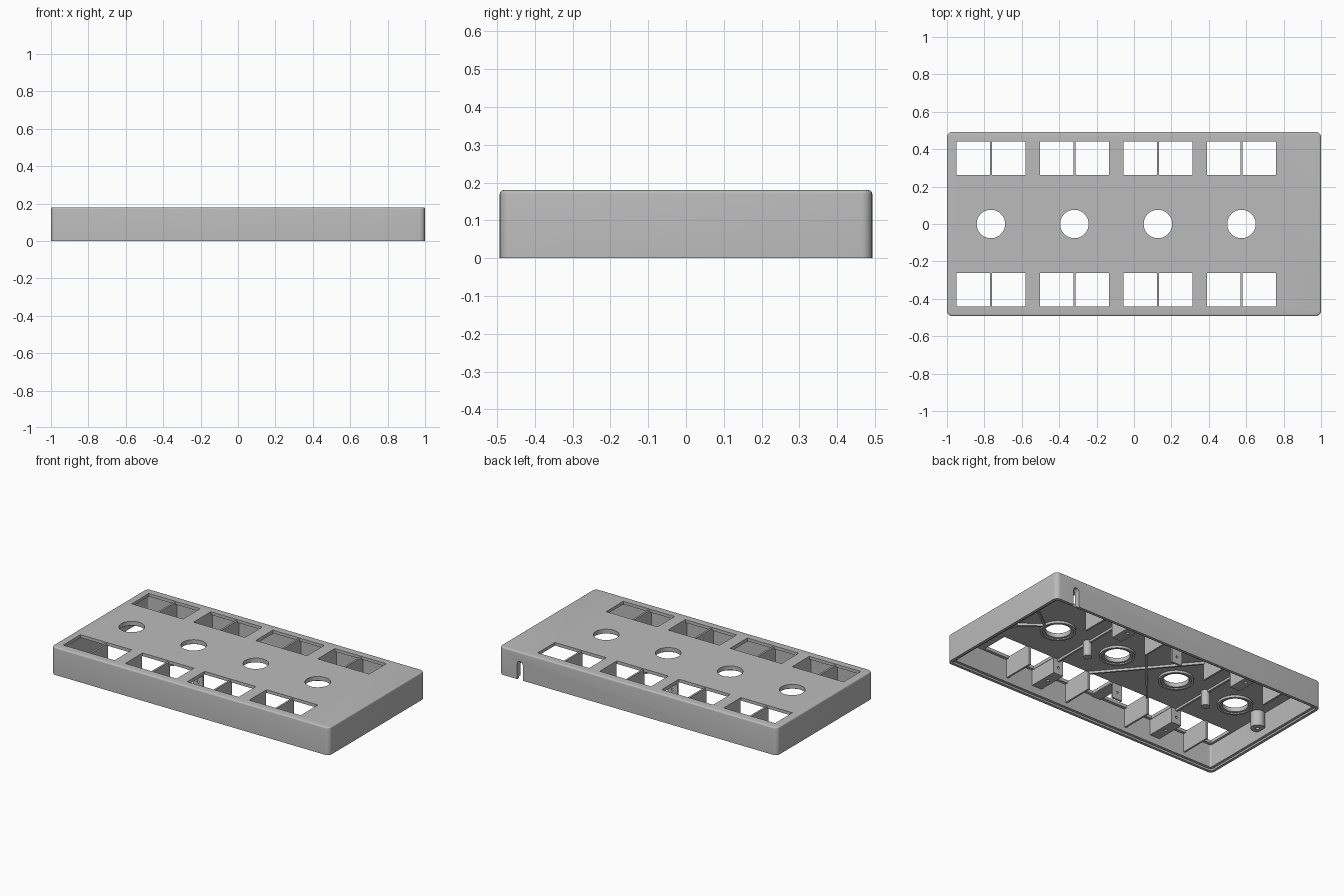
import bpy, bmesh, math
from mathutils import Matrix, Vector

if "Cube" in bpy.data.objects:
    bpy.data.objects.remove(bpy.data.objects["Cube"], do_unlink=True)

grey = bpy.data.materials.new("plain grey")
grey.use_nodes = True
GREY = (0.5, 0.5, 0.5, 1)
grey.diffuse_color = GREY
grey.node_tree.nodes["Principled BSDF"].inputs["Base Color"].default_value = GREY

HEIGHT, CEILING = 0.18, 0.16
HALF_X, HALF_Y, WALL = 1.0, 0.493, 0.035
BAYS = [-0.765 + 0.4465 * i for i in range(4)]
GAPS = [(a + b) / 2 for a, b in zip(BAYS, BAYS[1:])]
WIN_IN, WIN_OUT, WIN_HALF = 0.263, 0.44, 0.185


def finish(name, bm):
    mesh = bpy.data.meshes.new(name)
    bmesh.ops.recalc_face_normals(bm, faces=bm.faces)
    bm.to_mesh(mesh)
    bm.free()
    mesh.materials.append(grey)
    ob = bpy.data.objects.new(name, mesh)
    bpy.context.collection.objects.link(ob)
    return ob


def box(name, lo, hi, corner=0.0, top=0.0):
    """Box from lo to hi with optional rounded upright and top edges."""
    lo, hi = Vector(lo), Vector(hi)
    bm = bmesh.new()
    bmesh.ops.create_cube(bm, size=1, matrix=Matrix.Translation((lo + hi) / 2)
                          @ Matrix.Diagonal((*(hi - lo), 1)))
    if corner:
        edges = [e for e in bm.edges if abs(e.verts[0].co.z - e.verts[1].co.z) > 1e-4]
        bmesh.ops.bevel(bm, geom=edges, offset=corner, segments=6, profile=0.5, affect='EDGES')
    if top:
        edges = [e for e in bm.edges if all(v.co.z > hi.z - 1e-4 for v in e.verts)]
        bmesh.ops.bevel(bm, geom=edges, offset=top, segments=4, profile=0.5, affect='EDGES')
    return finish(name, bm)


def cylinder(name, centre, radius, depth, sides=48, along_y=False):
    bm = bmesh.new()
    turn = Matrix.Rotation(math.pi / 2, 4, 'X') if along_y else Matrix()
    bmesh.ops.create_cone(bm, cap_ends=True, segments=sides, radius1=radius, radius2=radius,
                          depth=depth, matrix=Matrix.Translation(centre) @ turn)
    return finish(name, bm)


def post(name, x, y, bottom, radius):
    return cylinder(name, (x, y, (bottom + CEILING + 0.005) / 2), radius,
                    CEILING + 0.005 - bottom, 32)


def cut(target, cutter):
    mod = target.modifiers.new("cut", 'BOOLEAN')
    mod.operation, mod.solver, mod.object = 'DIFFERENCE', 'EXACT', cutter
    bpy.context.view_layer.objects.active = target
    bpy.ops.object.modifier_apply(modifier=mod.name)
    bpy.data.objects.remove(cutter, do_unlink=True)


def smooth(ob):
    bpy.ops.object.select_all(action='DESELECT')
    ob.select_set(True)
    bpy.context.view_layer.objects.active = ob
    bpy.ops.object.shade_smooth_by_angle(angle=math.radians(35))


def rib(name, a, b, width=0.012, drop=0.015):
    """Thin stiffening bar under the ceiling from a to b."""
    a, b = Vector((*a, 0)), Vector((*b, 0))
    length = (b - a).length
    ob = box(name, (0, -width / 2, CEILING - drop), (length, width / 2, CEILING + 0.004))
    ob.data.transform(Matrix.Translation(a) @ Matrix.Rotation(math.atan2(b.y - a.y, b.x - a.x), 4, 'Z'))
    return ob


# Shell: rounded tray, open underneath, with a stepped rim
shell = box("shell", (-HALF_X, -HALF_Y, 0), (HALF_X, HALF_Y, HEIGHT), 0.03, 0.01)
ix, iy = HALF_X - WALL, HALF_Y - WALL
cut(shell, box("cavity", (-ix, -iy, -0.1), (ix, iy, CEILING), 0.012))
cut(shell, box("rim_step", (-ix - 0.017, -iy - 0.017, -0.1), (ix + 0.017, iy + 0.017, 0.012), 0.02))

# Openings: paired windows along both sides, round holes down the middle
for x in BAYS:
    for s in (-1, 1):
        y0, y1 = sorted((s * WIN_IN, s * WIN_OUT))
        cut(shell, box("window", (x - WIN_HALF, y0, 0.1), (x + WIN_HALF, y1, 0.3)))
    cut(shell, cylinder("hole", (x, 0, HEIGHT), 0.076, 0.2))

# Cable slot through the back wall
cut(shell, box("slot", (0.83, HALF_Y - 0.1, -0.1), (0.87, HALF_Y + 0.1, 0.1)))
cut(shell, cylinder("slot_top", (0.85, HALF_Y, 0.1), 0.02, 0.2, 24, True))
smooth(shell)

# Collars around the round holes
for x in BAYS:
    collar = cylinder("hole_collar", (x, 0, CEILING - 0.005), 0.105, 0.02)
    cut(collar, cylinder("bore", (x, 0, CEILING), 0.076, 0.2))
    cut(collar, cylinder("groove", (x, 0, CEILING - 0.02), 0.09, 0.025))
    smooth(collar)

for s in (-1, 1):
    # Upright dividers in the middle of each window pair
    for x in BAYS:
        y0, y1 = sorted((s * (WIN_IN - 0.01), s * (iy + 0.005)))
        box("window_divider", (x - 0.006, y0, 0.04), (x + 0.006, y1, HEIGHT - 0.008))
    # Drilled brackets between the pairs
    for i, x in enumerate(GAPS):
        y0, y1 = sorted((s * WIN_IN, s * (iy + 0.005)))
        bracket = box("bracket", (x - 0.036, y0, 0.06), (x + 0.036, y1, CEILING + 0.004))
        if i == 1:
            cut(bracket, box("hollow", (x - 0.1, min(s * 0.275, s * 0.6), -0.1),
                             (x + 0.1, max(s * 0.275, s * 0.6), CEILING - 0.005)))
        else:
            cut(bracket, cylinder("screw_hole", (x, s * 0.36, 0.06), 0.01, 0.08, 20))
        cut(bracket, cylinder("side_hole", (x, s * WIN_IN, 0.105), 0.008, 0.05, 20, True))
        smooth(bracket)
    # Straight ribs from the posts, fanned ribs at the plain end
    for x in (GAPS[0], GAPS[2]):
        rib("straight_rib", (x, 0), (x, s * WIN_IN))
    rib("end_rib", (BAYS[3] + 0.1, 0), (ix, s * 0.22))
    # Crossing ribs at the centre
    rib("cross_rib", (BAYS[1], -s * WIN_IN), (BAYS[2], s * WIN_IN))

# Support posts and end bosses
for x in (GAPS[0], GAPS[2]):
    smooth(post("support_post", x, 0, 0.06, 0.026))
for s in (-1, 1):
    boss = post("end_boss", s * 0.935, 0, 0.06, 0.042)
    cut(boss, cylinder("screw_hole", (s * 0.935, 0, 0.06), 0.012, 0.1, 20))
    smooth(boss)
